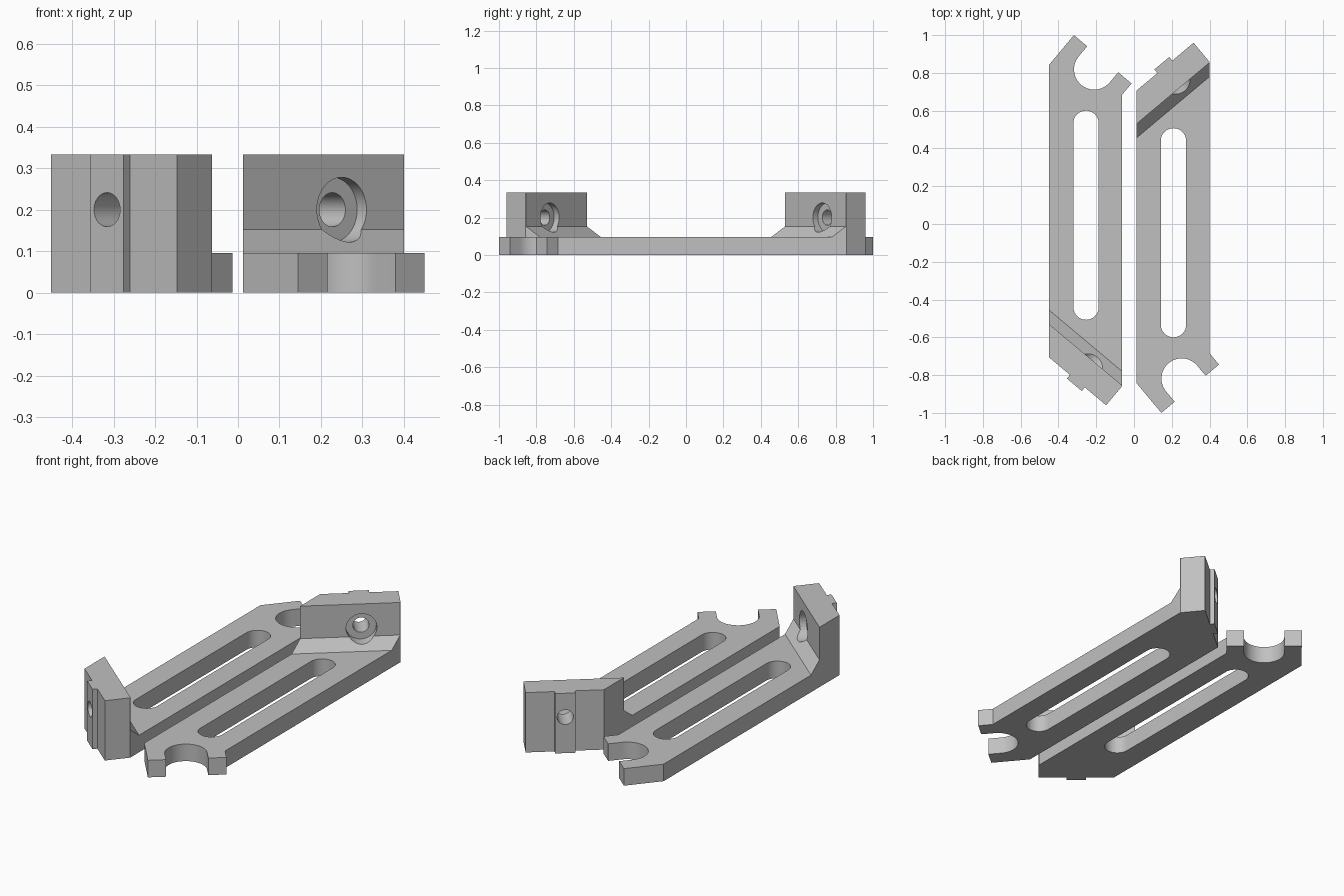
import bpy, bmesh
from math import cos, sin, radians
from mathutils import Matrix, Vector

cube = bpy.data.objects.get("Cube")
if cube:
    bpy.data.objects.remove(cube, do_unlink=True)

PLATE_H, WALL_H, RIGHT = 0.095, 0.333, 0.40
TILT = radians(40)

grey = bpy.data.materials.new("light_grey")
grey.use_nodes = True
grey.diffuse_color = (0.53, 0.53, 0.53, 1)
grey.node_tree.nodes["Principled BSDF"].inputs["Base Color"].default_value = (0.53, 0.53, 0.53, 1)


def prism(name, points, low, high, matrix=Matrix()):
    """Extrude a flat outline from low to high along local z."""
    bm = bmesh.new()
    base = bm.faces.new([bm.verts.new((x, y, low)) for x, y in points])
    top = bmesh.ops.extrude_face_region(bm, geom=[base])["geom"]
    moved = [v for v in top if isinstance(v, bmesh.types.BMVert)]
    bmesh.ops.translate(bm, vec=(0, 0, high - low), verts=moved)
    bm.transform(matrix)
    bmesh.ops.recalc_face_normals(bm, faces=bm.faces)
    mesh = bpy.data.meshes.new(name)
    bm.to_mesh(mesh)
    bm.free()
    mesh.materials.append(grey)
    obj = bpy.data.objects.new(name, mesh)
    bpy.context.scene.collection.objects.link(obj)
    return obj


def arc(cx, cy, r, start, end, steps=24):
    angles = [radians(start + (end - start) * i / steps) for i in range(steps + 1)]
    return [(cx + r * cos(a), cy + r * sin(a)) for a in angles]


def tilted(x, y):
    """Frame whose local x runs along the slanted end and local y across it."""
    return Matrix.Translation((x, y, 0)) @ Matrix.Rotation(TILT, 4, "Z")


def place(frame, points):
    return [tuple((frame @ Vector((x, y, 0))).xy) for x, y in points]


# Bracket outline: forked end, straight side, slanted end with a locating rib
fork = tilted(0.145, -1.0)
wall = tilted(0.012, 0.705)
outline = [(0.012, -0.841)]
outline += place(fork, [(0, 0), (0.092, 0)])
outline += place(fork, arc(0.199, 0.07, 0.107, 180, 0))
outline += place(fork, [(0.306, 0), (0.398, 0)])
outline += [(RIGHT, -0.684), (RIGHT, 0.858)]
outline += place(wall, [(0.396, 0), (0.249, 0), (0.249, 0.025),
                        (0.146, 0.025), (0.146, 0), (0, 0)])
bracket = prism("left_bracket", outline, 0, WALL_H)

# Cutter leaving a thin plate, a sloped fillet and the upright wall
step = [(-0.135, 1), (-0.135, 0.152), (-0.192, PLATE_H), (-3, PLATE_H), (-3, 1)]
along = wall @ Matrix(((0, 0, 1, 0), (1, 0, 0, 0), (0, 1, 0, 0), (0, 0, 0, 1)))
cutters = [prism("step_cutter", step, -3, 3, along)]

# Long adjustment slot
slot = arc(0.209, 0.44, 0.067, 0, 180) + arc(0.209, -0.533, 0.067, 180, 360)
cutters.append(prism("slot_cutter", slot, -1, 1))

# Screw hole and its counterbore through the wall
across = wall @ Matrix.Translation((0.1975, 0, 0.2)) @ Matrix.Rotation(radians(-90), 4, "X")
for name, radius, low, high in (("hole_cutter", 0.041, -0.25, 0.2),
                                ("counterbore_cutter", 0.078, -0.3, -0.1)):
    ring = arc(0, 0, radius, 0, 360, 48)[:-1]
    cutters.append(prism(name, ring, low, high, across))

for cutter in cutters:
    cutter.hide_render = True
    mod = bracket.modifiers.new(cutter.name, "BOOLEAN")
    mod.operation, mod.solver, mod.object = "DIFFERENCE", "EXACT", cutter

# Bake the cuts, then remove the cutters
bpy.context.view_layer.update()
mesh = bpy.data.meshes.new_from_object(
    bracket.evaluated_get(bpy.context.evaluated_depsgraph_get()))
bracket.modifiers.clear()
bracket.data = mesh
for cutter in cutters:
    bpy.data.objects.remove(cutter, do_unlink=True)

# Mirrored partner on the other side
other = mesh.copy()
other.transform(Matrix.Translation((-0.463, 0, 0)) @ Matrix.Diagonal((1, -1, 1, 1)))
other.flip_normals()
bpy.context.scene.collection.objects.link(bpy.data.objects.new("right_bracket", other))

for m in (mesh, other):
    m.shade_smooth()
    m.set_sharp_from_angle(angle=radians(30))
